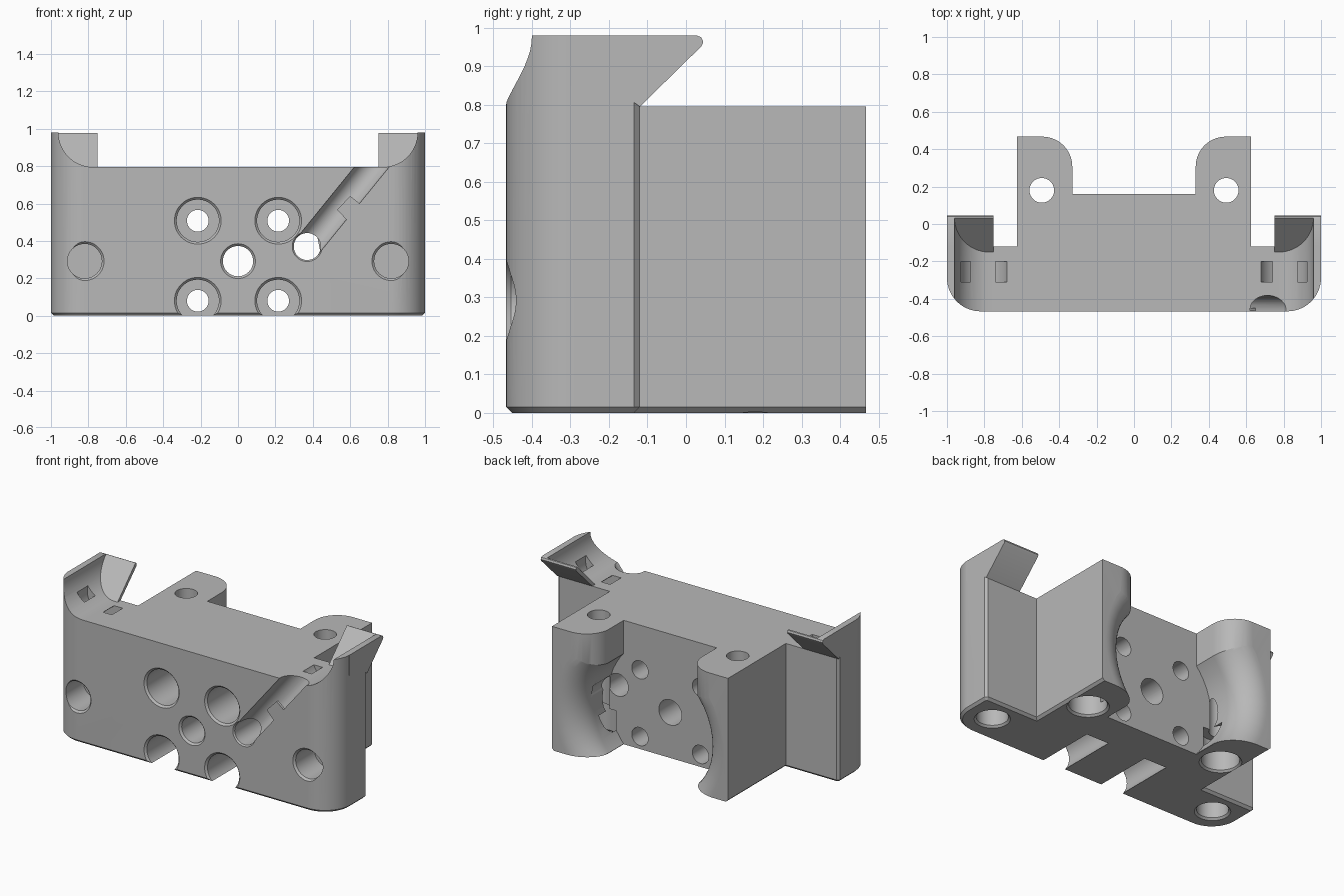
import bpy, bmesh, math
from mathutils import Vector

cube = bpy.data.objects.get("Cube")
if cube:
    bpy.data.objects.remove(cube, do_unlink=True)

grey = bpy.data.materials.new("plain_grey")
grey.use_nodes = True
grey.diffuse_color = (0.48, 0.48, 0.48, 1)
grey.node_tree.nodes["Principled BSDF"].inputs["Base Color"].default_value = (0.48, 0.48, 0.48, 1)

FRONT, BACK, WALL, TOP, PEAK = -0.467, 0.467, 0.16, 0.795, 0.98
HUB_Z = 0.292


def finish(bm, name):
    bmesh.ops.recalc_face_normals(bm, faces=bm.faces)
    mesh = bpy.data.meshes.new(name)
    bm.to_mesh(mesh)
    bm.free()
    mesh.materials.append(grey)
    ob = bpy.data.objects.new(name, mesh)
    bpy.context.collection.objects.link(ob)
    return ob


def arc(cx, cy, r, a0, a1, n=14):
    angles = [math.radians(a0 + (a1 - a0) * i / n) for i in range(n + 1)]
    return [(cx + r * math.cos(a), cy + r * math.sin(a)) for a in angles]


def mirrored(pts):
    return pts + [(-x, y) for x, y in reversed(pts)]


def prism_mesh(pts, axis, lo, hi):
    """Extrude a 2D outline along one axis."""
    place = {"X": lambda a, b, t: (t, a, b),
             "Y": lambda a, b, t: (a, t, b),
             "Z": lambda a, b, t: (a, b, t)}[axis]
    bm = bmesh.new()
    ends = [[bm.verts.new(place(a, b, t)) for a, b in pts] for t in (lo, hi)]
    for ring in ends:
        bm.faces.new(ring)
    for i in range(len(pts)):
        j = (i + 1) % len(pts)
        bm.faces.new((ends[0][i], ends[0][j], ends[1][j], ends[1][i]))
    bmesh.ops.recalc_face_normals(bm, faces=bm.faces)
    return bm


def prism(pts, axis, lo, hi, name="cutter"):
    return finish(prism_mesh(pts, axis, lo, hi), name)


def lathe(profile, origin, axis, n=48):
    """Turn a (radius, distance) profile round an axis."""
    turn = Vector((0, 0, 1)).rotation_difference(Vector(axis))
    bm = bmesh.new()
    rings = []
    for r, t in profile:
        circle = arc(0, 0, r, 0, 360 - 360 / n, n - 1)
        rings.append([bm.verts.new(turn @ Vector((x, y, t)) + Vector(origin)) for x, y in circle])
    for a, b in zip(rings, rings[1:]):
        for i in range(n):
            j = (i + 1) % n
            bm.faces.new((a[i], a[j], b[j], b[i]))
    bm.faces.new(rings[0])
    bm.faces.new(rings[-1])
    return finish(bm, "cutter")


def combine(target, tool, operation="DIFFERENCE"):
    mod = target.modifiers.new("cut", "BOOLEAN")
    mod.operation, mod.solver, mod.object = operation, "EXACT", tool
    graph = bpy.context.evaluated_depsgraph_get()
    mesh = bpy.data.meshes.new_from_object(target.evaluated_get(graph))
    target.modifiers.clear()
    target.data = mesh
    bpy.data.objects.remove(tool, do_unlink=True)


# Main block with wings, chamfered round the foot
half = arc(0.82, -0.287, 0.18, -90, 0) + [(1, -0.135), (0.985, -0.12), (0.625, -0.12), (0.625, BACK)]
bm = prism_mesh(mirrored(half), "Z", 0, PEAK)
foot = [e for e in bm.edges if all(v.co.z < 0.001 for v in e.verts)
        and sum(v.co.y for v in e.verts) / 2 < BACK - 0.01]
bmesh.ops.bevel(bm, geom=foot, offset=0.015, segments=1, affect="EDGES")
body = finish(bm, "bracket_body")

# Leaning hooks behind the wing tops
hook = [(-0.3, 0.85), (-0.3, PEAK), (0.028, PEAK), (0.04, 0.975), (0.045, 0.963),
        (0.04, 0.952), (-0.12, TOP), (-0.14, 0.81)]
for s in (1, -1):
    combine(body, prism(hook, "X", min(s * 0.75, s), max(s * 0.75, s)), "UNION")

# Lower the deck between the hooks
deck = [(-0.75, TOP), (0.75, TOP), (0.75, 1.1), (-0.75, 1.1)]
combine(body, prism(deck, "Y", -0.6, 0.6))

# Concave cradle in front of the hook plates
cradle = mirrored(arc(0.775, PEAK, 0.185, -90, 0) + [(0.96, 1.1)])
bm = prism_mesh(cradle, "Y", -0.6, 0.3)
cut = bmesh.ops.bisect_plane(bm, geom=bm.verts[:] + bm.edges[:] + bm.faces[:],
                             plane_co=(0, -0.15, TOP), plane_no=(0, 1, -1), clear_outer=True)
bmesh.ops.holes_fill(bm, edges=[e for e in cut["geom_cut"] if isinstance(e, bmesh.types.BMEdge)])
combine(body, finish(bm, "cutter"))

# Rear pocket: slot with flared mouth, and flared round recess
flare = arc(0.49, 0.307, 0.16, 180, 90)
slot = mirrored([(0.33, WALL)] + flare + [(0.49, 0.6)])
combine(body, prism(slot, "Z", -0.1, 1.1))
bell = [(0.44, WALL)] + [(x + 0.11, y) for x, y in flare] + [(0.60, 0.6)]
combine(body, lathe(bell, (0, 0, HUB_Z), (0, 1, 0)))


def hole(r, depth, lip=0.012):
    return [(r + lip, -0.05), (r + lip, 0), (r, lip), (r, depth)]


def stepped(r, depth, inner, end):
    return hole(r, depth) + [(inner, depth), (inner, end)]


# Front holes: counterbored bolts, centre bore, cable bore
into, up = (0, 1, 0), (0, 0, 1)
for x in (-0.215, 0.215):
    for z in (0.508, 0.08):
        combine(body, lathe(stepped(0.113, 0.4, 0.058, 0.8), (x, FRONT, z), into))
combine(body, lathe(hole(0.081, 0.8), (0, FRONT, HUB_Z), into))
combine(body, lathe(hole(0.072, 0.8, 0.008), (0.37, FRONT, 0.37), into))

# Wing sockets, ear bolts and strap tunnels on both sides
for s in (1, -1):
    combine(body, lathe(hole(0.092, 0.2), (s * 0.82, FRONT, HUB_Z), into))
    combine(body, lathe(hole(0.092, 0.16), (s * 0.82, -0.28, 0), up))
    combine(body, lathe(stepped(0.11, 0.2, 0.066, 1.1), (s * 0.493, 0.18, 0), up))
    tunnel = lathe([(0.13, -0.31), (0.13, -0.2)], (s * 0.8, 0, 0.84), into)
    combine(tunnel, lathe([(0.075, -0.4), (0.075, -0.1)], (s * 0.8, 0, 0.84), into))
    combine(body, tunnel)

# Slanted cable channel with its retaining tab
slant = Vector((0.345, 0, 0.425)).normalized()
combine(body, lathe([(0.073, 0), (0.073, 0.8)], (0.37, -0.455, 0.37), slant))
tab = prism([(0.53, 0.567), (0.588, 0.505), (0.657, 0.594), (0.6, 0.64)],
            "Y", FRONT + 0.001, -0.45, "cable_tab")

body.data.materials.clear()
body.data.materials.append(grey)
for poly in body.data.polygons:
    poly.material_index = 0
for ob in bpy.context.selected_objects:
    ob.select_set(False)
body.select_set(True)
bpy.context.view_layer.objects.active = body
bpy.ops.object.shade_smooth_by_angle(angle=math.radians(25))
